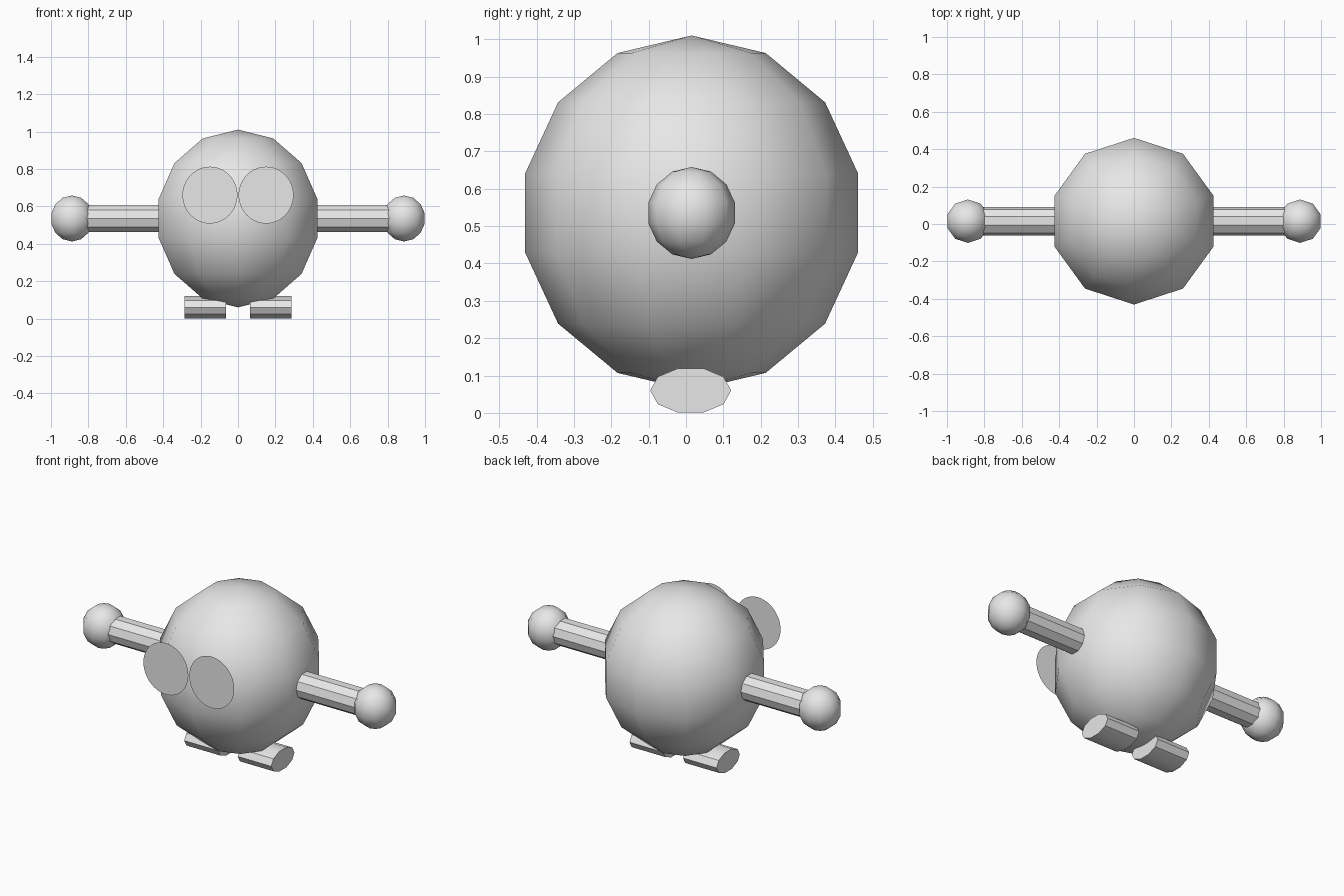
import bpy, bmesh, math
from mathutils import Vector

if "Cube" in bpy.data.objects:
    bpy.data.objects.remove(bpy.data.objects["Cube"])

grey = bpy.data.materials.new("plain_grey")
grey.diffuse_color = (0.8, 0.8, 0.8, 1)
grey.use_nodes = True
grey.node_tree.nodes["Principled BSDF"].inputs["Base Color"].default_value = grey.diffuse_color

SIDES, RINGS = 10, 7
MID_Y, MID_Z = 0.015, 0.535


def finish(name, bm, location, recalc=True):
    if recalc:
        bmesh.ops.recalc_face_normals(bm, faces=bm.faces)
    mesh = bpy.data.meshes.new(name)
    bm.to_mesh(mesh)
    bm.free()
    mesh.materials.append(grey)
    mesh.shade_smooth()
    mesh.set_sharp_from_angle(angle=math.radians(34))
    obj = bpy.data.objects.new(name, mesh)
    obj.location = location
    bpy.context.collection.objects.link(obj)
    return obj


def ball(name, location, radius, height):
    """Low-poly ball: a half profile spun about z, corners on the y axis."""
    bm = bmesh.new()
    points = []
    for i in range(RINGS + 1):
        a = math.pi * i / RINGS
        points.append(bm.verts.new((0, radius * math.sin(a), height * math.cos(a))))
    edges = [bm.edges.new(pair) for pair in zip(points, points[1:])]
    bmesh.ops.spin(bm, geom=points + edges, cent=(0, 0, 0), axis=(0, 0, 1),
                   angle=math.tau, steps=SIDES, use_merge=False)
    bmesh.ops.remove_doubles(bm, verts=bm.verts, dist=1e-4)
    return finish(name, bm, location)


def rod(name, location, length, ry, rz):
    """Ten-sided rod along x, corners on the y axis."""
    bm = bmesh.new()
    ring = []
    for i in range(SIDES):
        a = math.tau * i / SIDES
        ring.append(bm.verts.new((-length / 2, ry * math.cos(a), rz * math.sin(a))))
    cap = bm.faces.new(ring)
    ext = bmesh.ops.extrude_face_region(bm, geom=[cap], use_keep_orig=True)
    moved = [g for g in ext["geom"] if isinstance(g, bmesh.types.BMVert)]
    bmesh.ops.translate(bm, verts=moved, vec=Vector((length, 0, 0)))
    return finish(name, bm, location)


def disc(name, location, rx, rz, sides=48):
    """Flat disc facing the front."""
    bm = bmesh.new()
    bm.faces.new([bm.verts.new((rx * math.cos(math.tau * i / sides), 0,
                                rz * math.sin(math.tau * i / sides)))
                  for i in range(sides)])
    return finish(name, bm, location, recalc=False)


# Round body
ball("body", (0, MID_Y, MID_Z), 0.457, 0.475)

# Paired parts
for side, s in (("left", -1), ("right", 1)):
    rod(side + "_arm", (s * 0.61, MID_Y, MID_Z), 0.44, 0.077, 0.077)
    ball(side + "_hand", (s * 0.888, MID_Y, MID_Z), 0.119, 0.123)
    rod(side + "_foot", (s * 0.175, 0.0125, 0.06), 0.22, 0.1085, 0.0625)
    disc(side + "_eye", (s * 0.15, -0.46, 0.66), 0.147, 0.152)
